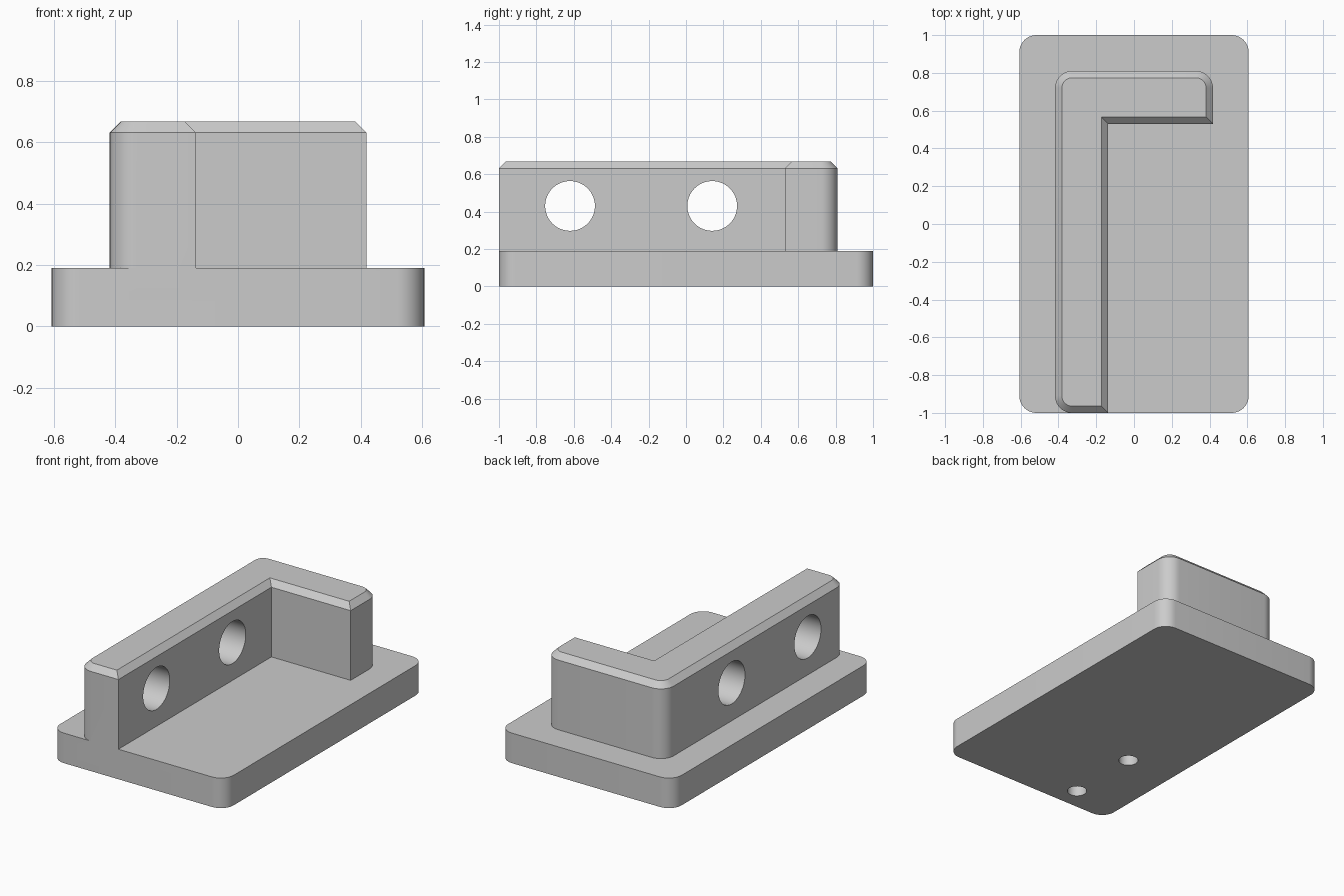
import bpy
import bmesh
from math import pi, radians, cos, sin
from mathutils import Matrix, Vector

cube = bpy.data.objects.get("Cube")
if cube:
    bpy.data.objects.remove(cube, do_unlink=True)

grey = bpy.data.materials.new("plain grey")
grey.use_nodes = True
grey.diffuse_color = (0.6, 0.6, 0.6, 1)
grey.node_tree.nodes["Principled BSDF"].inputs["Base Color"].default_value = (0.6, 0.6, 0.6, 1)

CORNER = 0.09
ARC_STEPS = 10


def finish(name, bm):
    bmesh.ops.recalc_face_normals(bm, faces=bm.faces)
    mesh = bpy.data.meshes.new(name)
    bm.to_mesh(mesh)
    bm.free()
    mesh.materials.append(grey)
    obj = bpy.data.objects.new(name, mesh)
    bpy.context.collection.objects.link(obj)
    return obj


def outline(corners):
    """Corners are (x, y, rounded), counter-clockwise, at right angles."""
    points = []
    for i, (x, y, rounded) in enumerate(corners):
        p = Vector((x, y))
        if not rounded:
            points.append(p)
            continue
        back = (Vector(corners[i - 1][:2]) - p).normalized()
        ahead = (Vector(corners[(i + 1) % len(corners)][:2]) - p).normalized()
        centre = p + (back + ahead) * CORNER
        for k in range(ARC_STEPS + 1):
            a = k / ARC_STEPS * pi / 2
            points.append(centre - (ahead * cos(a) + back * sin(a)) * CORNER)
    return points


def prism(name, corners, bottom, top, chamfer=0):
    bm = bmesh.new()
    base = bm.faces.new([bm.verts.new((p.x, p.y, bottom)) for p in outline(corners)])
    result = bmesh.ops.extrude_face_region(bm, geom=[base])
    raised = [g for g in result["geom"] if isinstance(g, bmesh.types.BMVert)]
    bmesh.ops.translate(bm, verts=raised, vec=(0, 0, top - bottom))
    if chamfer:
        rim = [e for e in bm.edges if all(v.co.z > top - 0.001 for v in e.verts)]
        bmesh.ops.bevel(bm, geom=rim, offset=chamfer, segments=1,
                        affect='EDGES', clamp_overlap=False)
    return finish(name, bm)


def drill(name, centre, radius, depth, rotation, sides):
    bm = bmesh.new()
    place = Matrix.Translation(centre) @ rotation
    bmesh.ops.create_cone(bm, cap_ends=True, segments=sides, radius1=radius,
                          radius2=radius, depth=depth, matrix=place)
    return finish(name, bm)


def combine(target, tool, operation):
    mod = target.modifiers.new(operation.lower(), 'BOOLEAN')
    mod.operation = operation
    mod.solver = 'EXACT'
    mod.object = tool
    bpy.context.view_layer.objects.active = target
    bpy.ops.object.modifier_apply(modifier=mod.name)
    bpy.data.objects.remove(tool, do_unlink=True)


# Base plate with rounded corners
HX = 0.607
bracket = prism("bracket_body",
                [(-HX, -1, True), (HX, -1, True), (HX, 1, True), (-HX, 1, True)],
                0, 0.19)

# L-shaped wall, flush with the front of the plate, chamfered on top
WX, INNER, BACK, ARM = 0.418, -0.137, 0.81, 0.53
wall = prism("wall",
             [(-WX, -1, True), (INNER, -1, False), (INNER, ARM, False),
              (WX, ARM, False), (WX, BACK, True), (-WX, BACK, True)],
             0.1, 0.667, 0.036)
combine(bracket, wall, 'UNION')

# Two large holes across the long wall
sideways = Matrix.Rotation(pi / 2, 4, 'Y')
for y in (-0.62, 0.14):
    combine(bracket, drill("cross_hole", ((INNER - WX) / 2, y, 0.43), 0.133, 0.6,
                           sideways, 64), 'DIFFERENCE')

# Two blind screw holes from below, either side of the front cross hole
for y in (-0.857, -0.383):
    combine(bracket, drill("screw_hole", ((INNER - WX) / 2, y, 0.15), 0.057, 0.5,
                           Matrix.Identity(4), 40), 'DIFFERENCE')

bpy.ops.object.select_all(action='DESELECT')
bracket.select_set(True)
bpy.context.view_layer.objects.active = bracket
bpy.ops.object.shade_smooth_by_angle(angle=radians(30))
